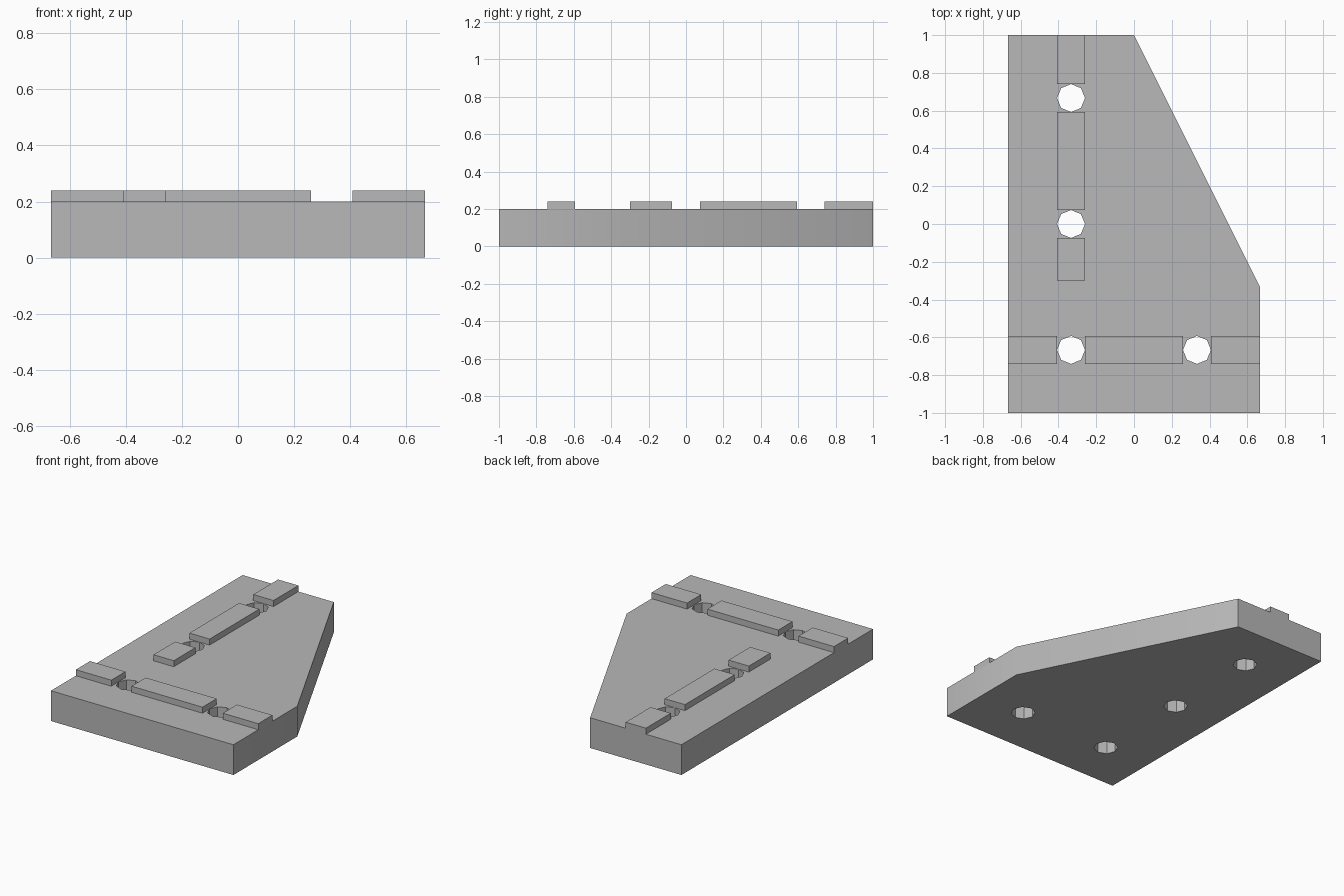
import bpy
import bmesh
import math

cube = bpy.data.objects.get("Cube")
if cube:
    bpy.data.objects.remove(cube, do_unlink=True)

PLATE_H, RAIL_H = 0.2, 0.24
HALF_X, HALF_Y = 2 / 3, 1.0
THIRD = 1 / 3
HOLE_R = 0.074

grey = bpy.data.materials.new("plain grey")
grey.use_nodes = True
colour = (0.48, 0.48, 0.48, 1)
grey.diffuse_color = colour
grey.node_tree.nodes["Principled BSDF"].inputs["Base Color"].default_value = colour


def prism(name, outline, z0, z1):
    """Extrude a flat outline between two heights."""
    bm = bmesh.new()
    face = bm.faces.new([bm.verts.new((x, y, z0)) for x, y in outline])
    moved = bmesh.ops.extrude_face_region(bm, geom=[face])["geom"]
    top = [v for v in moved if isinstance(v, bmesh.types.BMVert)]
    bmesh.ops.translate(bm, verts=top, vec=(0, 0, z1 - z0))
    bmesh.ops.recalc_face_normals(bm, faces=bm.faces)
    mesh = bpy.data.meshes.new(name)
    bm.to_mesh(mesh)
    bm.free()
    mesh.materials.append(grey)
    obj = bpy.data.objects.new(name, mesh)
    bpy.context.collection.objects.link(obj)
    return obj


def rail(name, x0, x1, y0, y1):
    return prism(name, [(x0, y0), (x1, y0), (x1, y1), (x0, y1)], PLATE_H, RAIL_H)


# Base plate with one slanted side
plate = prism("base_plate", [(-HALF_X, -HALF_Y), (HALF_X, -HALF_Y),
                             (HALF_X, -THIRD), (0, HALF_Y), (-HALF_X, HALF_Y)], 0, PLATE_H)

# Eight-sided through holes
holes = [(-THIRD, 2 * THIRD), (-THIRD, 0), (-THIRD, -2 * THIRD), (THIRD, -2 * THIRD)]
for hx, hy in holes:
    ring = [(hx + HOLE_R * math.cos(i * math.tau / 8),
             hy + HOLE_R * math.sin(i * math.tau / 8)) for i in range(8)]
    cutter = prism("hole_cutter", ring, -0.1, 0.3)
    cutter.hide_render = True
    cut = plate.modifiers.new("hole", 'BOOLEAN')
    cut.operation = 'DIFFERENCE'
    cut.solver = 'EXACT'
    cut.object = cutter
    bpy.context.view_layer.objects.active = plate
    bpy.ops.object.modifier_apply(modifier=cut.name)
    bpy.data.objects.remove(cutter, do_unlink=True)

# Raised rails, broken at the holes
r = HOLE_R
front_y = -2 * THIRD
for name, x0, x1 in [("front_rail_right", -HALF_X, -THIRD - r),
                     ("front_rail_middle", -THIRD + r, THIRD - r),
                     ("front_rail_left", THIRD + r, HALF_X)]:
    rail(name, x0, x1, front_y - r, front_y + r)
for name, y0, y1 in [("long_rail_front", -0.3, -r),
                     ("long_rail_middle", r, 2 * THIRD - r),
                     ("long_rail_back", 2 * THIRD + r, HALF_Y)]:
    rail(name, -THIRD - r, -THIRD + r, y0, y1)

# Soften only the shallow bend in the plate's side
bpy.ops.object.select_all(action='DESELECT')
plate.select_set(True)
bpy.context.view_layer.objects.active = plate
bpy.ops.object.shade_smooth_by_angle(angle=math.radians(30))
